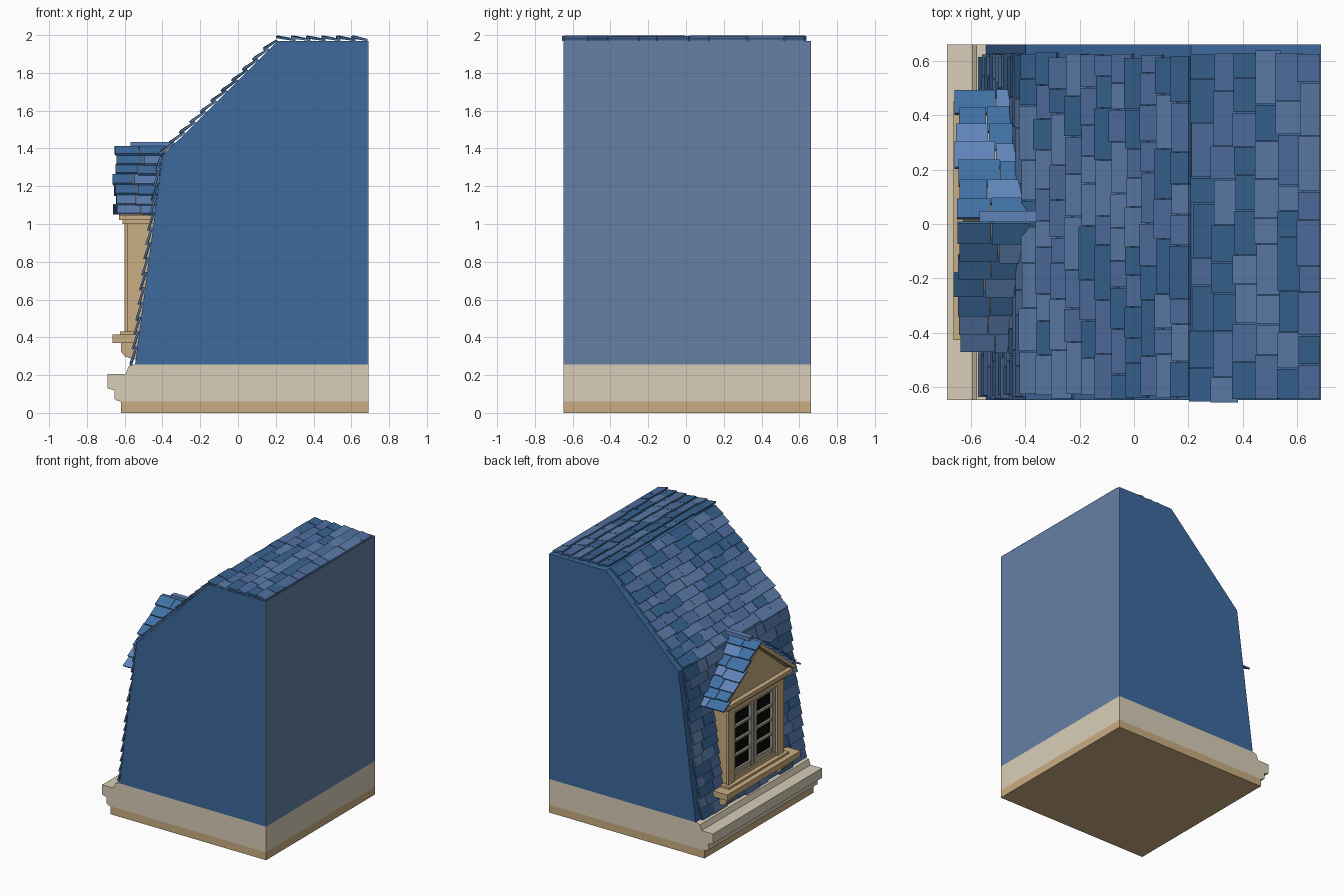
import bpy, bmesh, random
from mathutils import Vector

if "Cube" in bpy.data.objects:
    bpy.data.objects.remove(bpy.data.objects["Cube"])

random.seed(7)


def material(name, hexcol):
    rgb = [int(hexcol[i:i + 2], 16) / 255 for i in (0, 2, 4)]
    lin = [c / 12.92 if c <= 0.04045 else ((c + 0.055) / 1.055) ** 2.4 for c in rgb]
    m = bpy.data.materials.new(name)
    m.diffuse_color = (*lin, 1)
    m.use_nodes = True
    m.node_tree.nodes["Principled BSDF"].inputs["Base Color"].default_value = m.diffuse_color
    return m


TAN = material("tan_stone", "CAAD82")
CREAM = material("cream_stone", "D9CEB8")
BLUE = material("roof_blue", "3D6A9E")
BACK = material("back_blue", "6680A6")
GREY = material("window_grey", "A9A294")
DARK = material("glass_dark", "0A0A0C")
SLATES = [material("slate_deep", "36628F"), material("slate_mid", "4F6E9F"),
          material("slate_light", "5B7CA9")]
DORMER_SLATES = [material("dormer_slate_deep", "4070A4"), material("dormer_slate_light", "5F84B8")]


def finish(name, bm, mats):
    bmesh.ops.recalc_face_normals(bm, faces=bm.faces)
    me = bpy.data.meshes.new(name)
    bm.to_mesh(me)
    bm.free()
    for m in mats:
        me.materials.append(m)
    ob = bpy.data.objects.new(name, me)
    bpy.context.collection.objects.link(ob)
    return ob


def prism(name, pts, axis, a, b, mat):
    """Extrude a 2D outline: axis 'y' takes (x, z) points, axis 'x' takes (y, z)."""
    bm = bmesh.new()
    place = (lambda p, t: (p[0], t, p[1])) if axis == 'y' else (lambda p, t: (t, p[0], p[1]))
    lo = [bm.verts.new(place(p, a)) for p in pts]
    hi = [bm.verts.new(place(p, b)) for p in pts]
    bm.faces.new(lo)
    bm.faces.new(hi)
    for i in range(len(pts)):
        j = (i + 1) % len(pts)
        bm.faces.new((lo[i], lo[j], hi[j], hi[i]))
    return finish(name, bm, [mat])


def box(name, x, y, z, mat):
    return prism(name, [(y[0], z[0]), (y[1], z[0]), (y[1], z[1]), (y[0], z[1])], 'x', *x, mat)


def add_tile(bm, base, up, side, n, length, width, lift, thick, mat):
    """Slate lying on a slope, its lower edge lifted over the course below."""
    v = []
    for s in (0, width):
        for d, h in ((0, lift), (length, 0.0), (length, thick), (0, lift + thick)):
            v.append(bm.verts.new(base + side * s + up * d + n * h))
    for q in ((0, 1, 2, 3), (4, 5, 6, 7), (0, 1, 5, 4), (1, 2, 6, 5), (2, 3, 7, 6), (3, 0, 4, 7)):
        bm.faces.new([v[i] for i in q]).material_index = mat


def tile_slope(name, p0, p1, side, n, rows, span, wide, mats, thick=0.012, lift=0.017):
    """Cover a slope from p0 (low) to p1 (high); span(point) gives the row's range along side."""
    bm = bmesh.new()
    p0, p1 = Vector(p0), Vector(p1)
    up = (p1 - p0).normalized()
    pitch = (p1 - p0).length / rows
    for r in range(rows):
        base = p0 + up * pitch * r
        t, end = span(base)
        while t < end - 0.005:
            w = random.uniform(*wide)
            if end - t - w < wide[0] * 0.6:
                w = end - t
            drop = random.uniform(-0.008, 0.008)
            length = pitch * (1.2 if r < rows - 1 else 1.0) + drop
            add_tile(bm, base + side * t - up * drop, up, side, n, length, w - 0.003,
                     lift + random.uniform(-0.003, 0.002), thick,
                     random.choice(range(len(mats))))
            t += w
    return finish(name, bm, mats)


# Block body: tan footing, cream cornice, roof mass, back wall
Y0, Y1 = -0.648, 0.662
prism("footing", [(-0.62, 0), (0.69, 0), (0.69, 0.06), (-0.62, 0.06)], 'y', Y0, Y1, TAN)
prism("cornice", [(-0.62, 0.06), (0.69, 0.06), (0.69, 0.255), (-0.555, 0.255), (-0.58, 0.245),
                  (-0.595, 0.205), (-0.69, 0.205), (-0.69, 0.13), (-0.655, 0.12),
                  (-0.655, 0.075), (-0.64, 0.065)], 'y', Y0, Y1, CREAM)
PROFILE = [(-0.545, 0.255), (-0.40, 1.36), (0.21, 1.968), (0.685, 1.968)]
prism("roof_mass", PROFILE + [(0.685, 0.255)], 'y', Y0, Y1, BLUE)
box("back_wall", (0.685, 0.69), (Y0, Y1), (0.255, 1.968), BACK)

# Main roof slates on the three slopes
for name, i, rows, lo, hi in (("steep_slates", 0, 14, -0.635, 0.625),
                              ("middle_slates", 1, 11, -0.635, 0.625),
                              ("top_slates", 2, 6, -0.648, 0.635)):
    (xa, za), (xb, zb) = PROFILE[i], PROFILE[i + 1]
    n = Vector((za - zb, 0, xb - xa)).normalized()
    tile_slope(name, (xa, 0, za), (xb, 0, zb), Vector((0, 1, 0)), n, rows,
               lambda p, lo=lo, hi=hi: (lo + random.uniform(-.01, .01), hi + random.uniform(-.01, .01)),
               (0.09, 0.21), SLATES)

# Dormer walls around the window opening
C = 0.013
for s, tag in ((-1, "right"), (1, "left")):
    ys = lambda a, b: tuple(sorted((C + s * a, C + s * b)))
    box(f"dormer_cheek_{tag}", (-0.585, -0.40), ys(0.27, 0.325), (0.40, 1.03), TAN)
    box(f"casing_{tag}", (-0.60, -0.585), ys(0.255, 0.335), (0.42, 1.02), TAN)
    # Corbel under the sill, with a chamfered foot
    prism(f"corbel_{tag}", [(-0.62, 0.37), (-0.50, 0.37), (-0.50, 0.28), (-0.56, 0.285),
                            (-0.60, 0.30), (-0.62, 0.325)], 'y', *ys(0.28, 0.38), TAN)
box("window_head", (-0.60, -0.42), (C - 0.26, C + 0.26), (0.96, 1.03), TAN)
box("window_foot", (-0.59, -0.50), (C - 0.26, C + 0.26), (0.41, 0.46), TAN)
box("sill", (-0.665, -0.50), (C - 0.44, C + 0.44), (0.37, 0.415), TAN)
box("sill_step", (-0.625, -0.50), (C - 0.36, C + 0.36), (0.415, 0.43), TAN)

# Window: dark glass, two casements with four panes each
box("glass", (-0.562, -0.52), (C - 0.26, C + 0.26), (0.45, 0.97), DARK)
for s, tag in ((-1, "right"), (1, "left")):
    for k, (a, w) in enumerate(((0.004, 0.032), (0.222, 0.035))):
        y = sorted((C + s * a, C + s * (a + w)))
        box(f"casement_stile_{tag}_{k}", (-0.582, -0.56), y, (0.46, 0.96), GREY)
    y = sorted((C + s * 0.03, C + s * 0.23))
    for k, (z, h) in enumerate(((0.46, 0.04), (0.597, 0.016), (0.707, 0.016), (0.817, 0.016), (0.93, 0.03))):
        box(f"casement_rail_{tag}_{k}", (-0.578, -0.56), y, (z, z + h), GREY)

# Dormer entablature, gable and roof deck
box("entablature", (-0.63, -0.42), (C - 0.395, C + 0.395), (1.02, 1.05), TAN)
box("entablature_fillet", (-0.612, -0.42), (C - 0.35, C + 0.35), (1.0, 1.02), TAN)
prism("gable", [(C - 0.38, 1.05), (C + 0.38, 1.05), (C, 1.36)], 'x', -0.595, -0.38, TAN)
prism("dormer_deck", [(C - 0.45, 1.045), (C, 1.402), (C + 0.45, 1.045), (C + 0.41, 1.045),
                      (C, 1.365), (C - 0.41, 1.045)], 'x', -0.63, -0.345, TAN)


# Dormer slates, running back until they meet the main roof
def dormer_span(p):
    x = -0.40 + (p.z - 1.36) * (0.131 if p.z < 1.36 else 1.0)
    return random.uniform(-0.665, -0.64), x + 0.02


for s, tag in ((-1, "right"), (1, "left")):
    n = Vector((0, s * 0.36, 0.46)).normalized()
    tile_slope(f"dormer_slates_{tag}", (0, C + s * 0.468, 1.034), (0, C + s * 0.004, 1.404),
               Vector((1, 0, 0)), n, 7, dormer_span, (0.09, 0.16), DORMER_SLATES)
# Ridge slates
box("ridge_slate", (-0.57, -0.345), (C - 0.005, C + 0.035), (1.405, 1.433), DORMER_SLATES[1])
